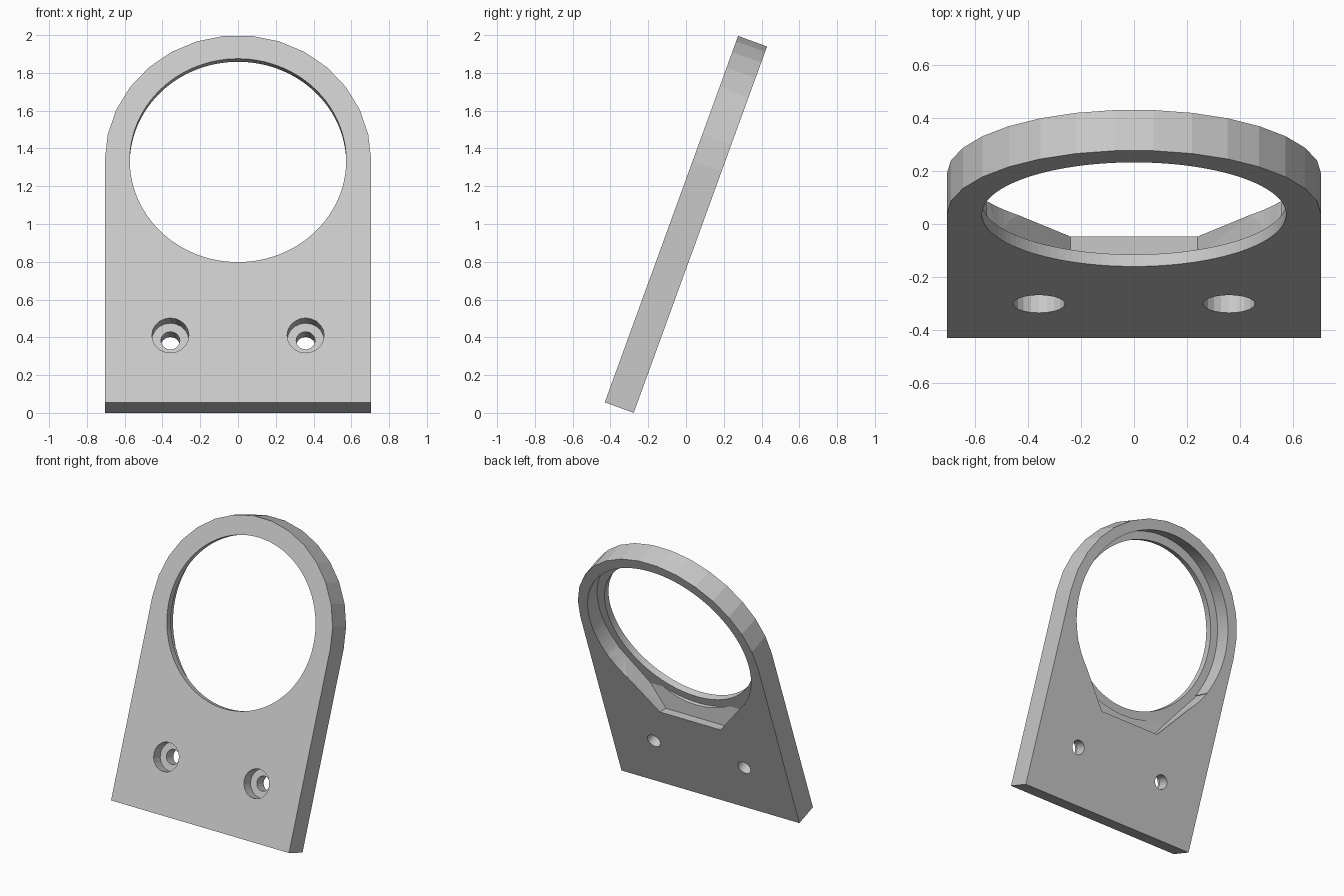
import bpy, bmesh
from math import radians, cos, sin, pi
from mathutils import Matrix

cube = bpy.data.objects.get("Cube")
if cube:
    bpy.data.objects.remove(cube, do_unlink=True)

# Plate dimensions, in the plate's own frame: y is depth, z runs up the plate
HALF_W, THICK, RING_Z = 0.705, 0.163, 1.363
LIP = 0.048
TILT = Matrix.Translation((0, -0.43, 0.056)) @ Matrix.Rotation(radians(-20), 4, "X")

grey = bpy.data.materials.new("light_grey")
grey.use_nodes = True
colour = (0.58, 0.58, 0.58, 1)
grey.diffuse_color = colour
grey.node_tree.nodes["Principled BSDF"].inputs["Base Color"].default_value = colour


def add_object(name, bm):
    bmesh.ops.recalc_face_normals(bm, faces=bm.faces)
    mesh = bpy.data.meshes.new(name)
    bm.to_mesh(mesh)
    bm.free()
    mesh.materials.append(grey)
    obj = bpy.data.objects.new(name, mesh)
    obj.matrix_world = TILT
    bpy.context.collection.objects.link(obj)
    return obj


def prism(name, outline, front, back):
    """Extrude an x-z outline through the plate's depth."""
    bm = bmesh.new()
    face = bm.faces.new([bm.verts.new((x, front, z)) for x, z in outline])
    new = bmesh.ops.extrude_face_region(bm, geom=[face])["geom"]
    moved = [v for v in new if isinstance(v, bmesh.types.BMVert)]
    bmesh.ops.translate(bm, verts=moved, vec=(0, back - front, 0))
    return add_object(name, bm)


def arc(cx, cz, r, count, sweep=2 * pi):
    return [(cx + r * cos(sweep * i / count), cz + r * sin(sweep * i / count))
            for i in range(count)]


# Tilted plate with a faceted round top
outline = [(-HALF_W, 0), (HALF_W, 0)] + arc(0, RING_Z, HALF_W, 15, pi) + [(-HALF_W, RING_Z)]
plate = prism("mounting_plate", outline, 0, THICK)

# Large opening with a thin front lip and a wider recess behind it
cutters = [
    prism("opening_cutter", arc(0, RING_Z, 0.573, 120), -0.1, 0.3),
    prism("recess_cutter", arc(0, RING_Z, 0.63, 120), LIP, 0.3),
]

# Angled clearance pocket below the recess, open to the back
bm = bmesh.new()
for x, y, z in [(0.24, 0.2, 0.685), (0.24, 0.099, 0.649), (0.36, LIP, 0.79),
                (0.56, LIP, 1.058), (0.56, 0.2, 1.07)]:
    for side in (-1, 1):
        bm.verts.new((side * x, y, z))
bmesh.ops.convex_hull(bm, input=bm.verts)
cutters.append(add_object("pocket_cutter", bm))

# Counterbored screw holes
for side in (-1, 1):
    cutters.append(prism("screw_head_cutter", arc(side * 0.358, 0.377, 0.098, 20), -0.1, 0.08))
    cutters.append(prism("screw_hole_cutter", arc(side * 0.358, 0.377, 0.05, 20), -0.1, 0.3))

for cutter in cutters:
    cutter.hide_render = True
    mod = plate.modifiers.new(cutter.name, "BOOLEAN")
    mod.operation = "DIFFERENCE"
    mod.solver = "EXACT"
    mod.object = cutter

# Bake the cuts and drop the cutters
bpy.context.view_layer.update()
graph = bpy.context.evaluated_depsgraph_get()
baked = bpy.data.meshes.new_from_object(plate.evaluated_get(graph))
plate.modifiers.clear()
plate.data = baked
for cutter in cutters:
    bpy.data.objects.remove(cutter, do_unlink=True)
